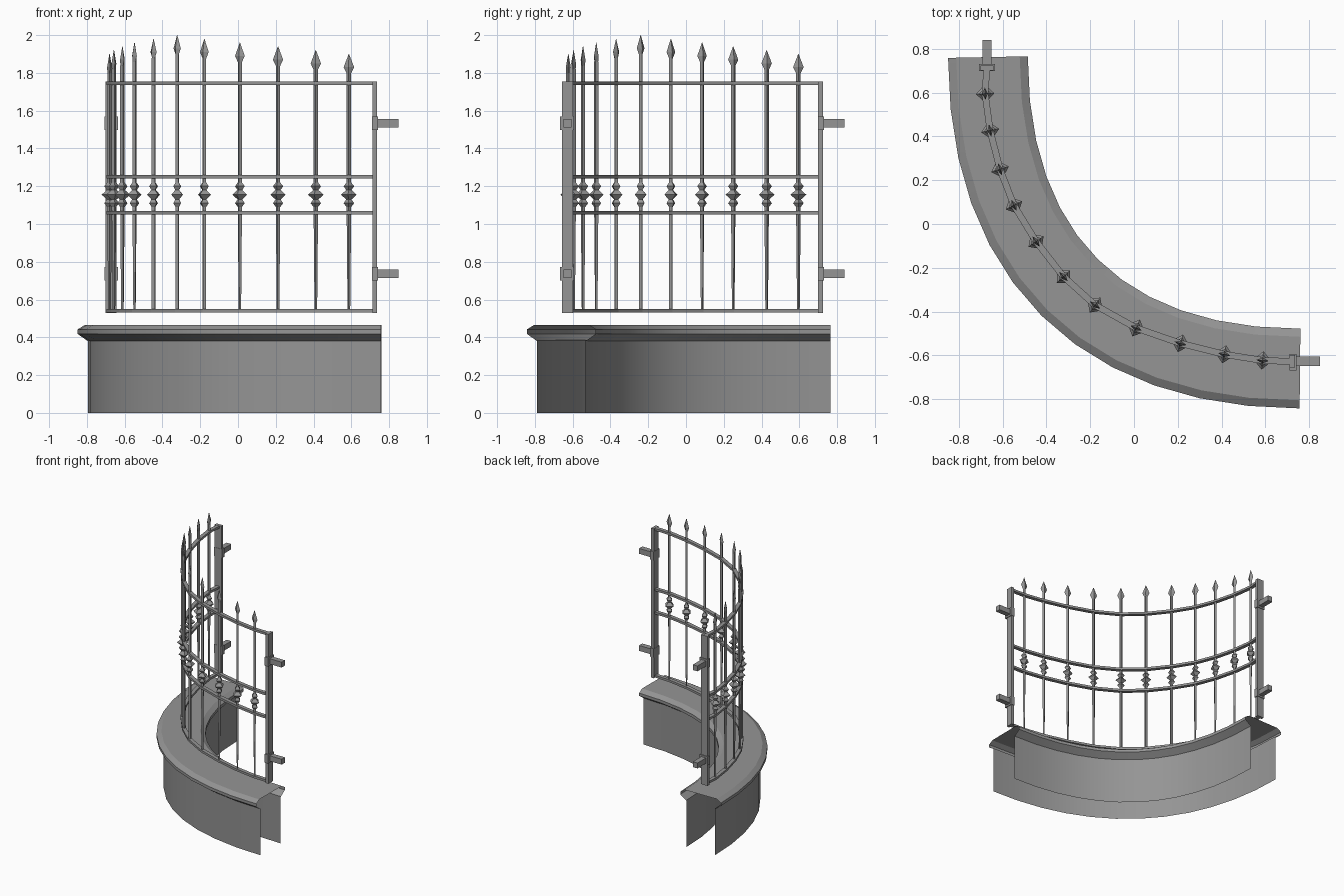
import bpy, bmesh, math
from mathutils import Vector

if "Cube" in bpy.data.objects:
    bpy.data.objects.remove(bpy.data.objects["Cube"])

# Dark grey finish for every part
grey = bpy.data.materials.new("dark_grey")
grey.diffuse_color = (.3, .3, .3, 1)
grey.use_nodes = True
grey.node_tree.nodes["Principled BSDF"].inputs["Base Color"].default_value = grey.diffuse_color


def make_object(name, bm, smooth=False):
    bmesh.ops.recalc_face_normals(bm, faces=bm.faces)
    me = bpy.data.meshes.new(name)
    bm.to_mesh(me)
    bm.free()
    me.materials.append(grey)
    ob = bpy.data.objects.new(name, me)
    bpy.context.collection.objects.link(ob)
    if smooth:
        bpy.context.view_layer.objects.active = ob
        ob.select_set(True)
        bpy.ops.object.shade_smooth_by_angle(angle=math.radians(30))
        ob.select_set(False)
    return ob


def tangent(path, i):
    a, b = path[max(i - 1, 0)], path[min(i + 1, len(path) - 1)]
    return (b - a).normalized()


def bridge(bm, rings, closed):
    n = len(rings[0])
    for r, s in zip(rings, rings[1:]):
        for j in range(n if closed else n - 1):
            k = (j + 1) % n
            bm.faces.new((r[j], r[k], s[k], s[j]))


def sweep(name, path, profile, closed, smooth=False, ends=None):
    """Sweep an (offset, z) profile along a plan path; negative offset is outward."""
    bm = bmesh.new()
    rings = []
    for i, p in enumerate(path):
        t = tangent(path, i)
        if ends and i in (0, len(path) - 1):
            t = ends[0 if i == 0 else 1]
        n = Vector((-t.y, t.x))
        rings.append([bm.verts.new((p.x + n.x * o, p.y + n.y * o, z)) for o, z in profile])
    bridge(bm, rings, closed)
    if closed:
        bm.faces.new(rings[0])
        bm.faces.new(rings[-1])
    return make_object(name, bm, smooth)


def diamond_stack(name, p, t, levels):
    """Four-sided turned piece: levels of (z, half width along fence, half depth)."""
    bm = bmesh.new()
    n = Vector((-t.y, t.x))
    rings = []
    for z, w, d in levels:
        pts = (p + t * w, p + n * d, p - t * w, p - n * d)
        rings.append([bm.verts.new((q.x, q.y, z)) for q in pts])
    bridge(bm, rings, True)
    bm.faces.new(rings[0])
    bm.faces.new(rings[-1])
    return make_object(name, bm)


def box(name, lo, hi):
    bm = bmesh.new()
    bmesh.ops.create_cube(bm, size=1)
    for v in bm.verts:
        v.co = [lo[k] + (v.co[k] + 0.5) * (hi[k] - lo[k]) for k in range(3)]
    return make_object(name, bm)


# Curved plinth: hollow wall with overhanging coping, open at both ends
P = [Vector(c) for c in ((-.667, .762), (-.667, -.147), (-.147, -.66), (.758, -.66))]
ends = (Vector((.02, -1)), Vector((1, -.01)))
arc = []
for i in range(13):
    t = i / 12
    u = 1 - t
    arc.append(P[0] * u**3 + P[1] * 3*u*u*t + P[2] * 3*u*t*t + P[3] * t**3)
sweep("plinth_wall_outer", arc, [(-.128, 0), (-.128, .385)], False, True, ends)
sweep("plinth_wall_inner", arc, [(.128, 0), (.128, .385)], False, True, ends)
half = [(.128, .38), (.182, .418), (.182, .442), (.145, .465)]
sweep("plinth_coping", arc, [(-o, z) for o, z in half] + half[::-1], False, True, ends)

# Fence plan: end posts and eleven bars between them
bars = [Vector(c) for c in ((-.68, .595), (-.657, .427), (-.612, .25), (-.548, .085),
                            (-.447, -.08), (-.322, -.24), (-.178, -.37), (.01, -.475),
                            (.212, -.545), (.412, -.595), (.587, -.623))]
path = [Vector((-.672, .712))] + bars + [Vector((.724, -.628))]

# Horizontal rails
for z in (.54, 1.06, 1.25, 1.745):
    h, w = .009, .015
    sweep("rail", path, [(-w, z - h), (w, z - h), (w, z + h), (-w, z + h)], True)

# Bars, spearheads and beads
for i, p in enumerate(bars):
    t = tangent(path, i + 1)
    top = 2.0 - .02 * abs(i - 5)
    low = .012 if abs(i - 5) < 2 else .007
    diamond_stack("bar", p, t, [(.535, low, low), (1.06, .012, .012), (top - .1, .012, .012)])
    diamond_stack("spearhead", p, t, [(top - .105, .011, .011), (top - .07, .028, .013),
                                      (top, .001, .001)])
    diamond_stack("bead", p, t, [(1.09, .012, .012), (1.11, .028, .028), (1.13, .014, .014),
                                 (1.155, .042, .042), (1.18, .014, .014),
                                 (1.2, .028, .028), (1.22, .012, .012)])

# End posts with wall brackets
box("post_right", (.711, -.656, .53), (.735, -.598, 1.755))
box("post_left", (-.702, .70, .53), (-.642, .724, 1.755))
for z in (.737, 1.533):
    box("bracket_right", (.73, -.648, z - .022), (.85, -.606, z + .022))
    box("bracket_collar_right", (.709, -.668, z - .036), (.742, -.594, z + .036))
    box("bracket_left", (-.692, .718, z - .022), (-.65, .84, z + .022))
    box("bracket_collar_left", (-.708, .698, z - .036), (-.634, .73, z + .036))
